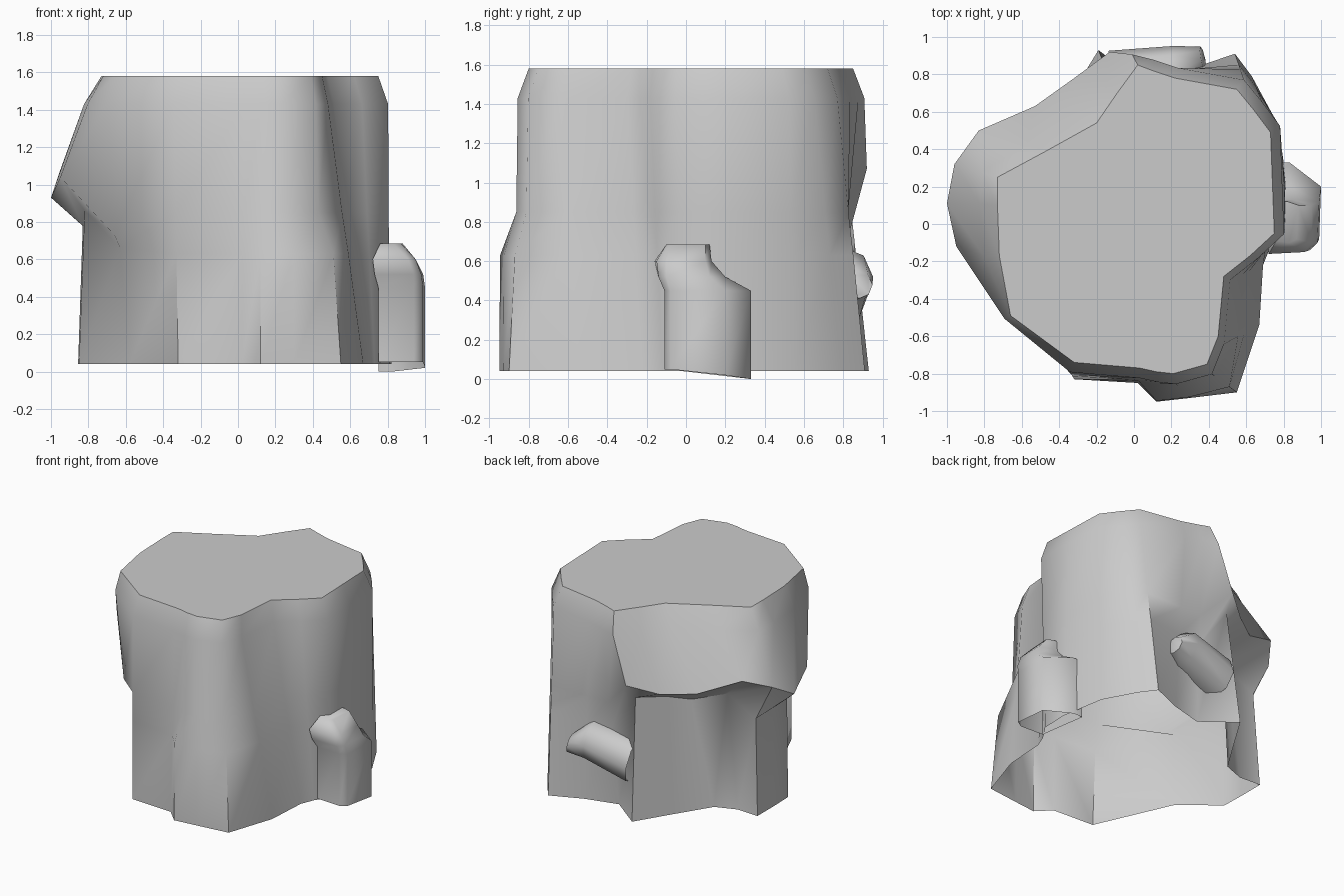
import bpy, bmesh, math
from mathutils import Vector

cube = bpy.data.objects.get("Cube")
if cube:
    bpy.data.objects.remove(cube, do_unlink=True)

grey = bpy.data.materials.new("stone_grey")
grey.use_nodes = True
grey.diffuse_color = (0.6, 0.6, 0.6, 1)
grey.node_tree.nodes["Principled BSDF"].inputs["Base Color"].default_value = (0.6, 0.6, 0.6, 1)


def loft(name, rings, angle):
    """Skin a stack of equal-length rings and cap the last one."""
    bm = bmesh.new()
    rows = [[bm.verts.new(p) for p in ring] for ring in rings]
    count = len(rows[0])
    for low, high in zip(rows, rows[1:]):
        for i in range(count):
            j = (i + 1) % count
            bm.faces.new((low[i], low[j], high[j], high[i]))
    bm.faces.new(rows[-1])
    mesh = bpy.data.meshes.new(name)
    bm.to_mesh(mesh)
    bm.free()
    mesh.materials.append(grey)
    obj = bpy.data.objects.new(name, mesh)
    bpy.context.collection.objects.link(obj)
    bpy.ops.object.select_all(action="DESELECT")
    obj.select_set(True)
    bpy.context.view_layer.objects.active = obj
    bpy.ops.object.shade_smooth_by_angle(angle=math.radians(angle))


def at(xy, z):
    return Vector((xy[0], xy[1], z))


# Trunk outline at the foot and at the top, column by column
foot = [(-.32, -.83), (.02, -.85), (.12, -.95), (.30, -.93), (.55, -.90), (.67, -.54),
        (.69, -.22), (.73, -.12), (.81, 0), (.82, .2), (.76, .55), (.63, .79), (.54, .91),
        (.3, .81), (.05, .745), (-.19, .93), (-.35, .67), (-.52, .4), (-.68, .34),
        (-.855, .35), (-.855, .15), (-.85, -.03), (-.58, -.245)]
top = [(-.32, -.74), (.03, -.77), (.12, -.79), (.21, -.8), (.39, -.75), (.45, -.6),
       (.48, -.28), (.62, -.17), (.75, -.05), (.74, .22), (.73, .49), (.64, .61), (.55, .72),
       (.22, .78), (.1, .82), (.02, .85), (-.09, .70), (-.2, .54), (-.47, .39),
       (-.73, .25), (-.73, .1), (-.72, -.17), (-.66, -.49)]

# Overhanging bulge by column: its lower lip, and the wall point tucked under it
bulge = {15: ((-.13, .92, 1.07), (-.15, .83, .95)),
         16: ((-.32, .78, 1.0), (-.28, .64, .92)),
         17: ((-.53, .63, 1.0), (-.39, .49, .87)),
         18: ((-.83, .5, 1.13), (-.58, .32, .9)),
         19: ((-.96, .32, 1.05), (-.82, .32, .77)),
         20: ((-1, .11, .93), (-.83, .13, .78)),
         21: ((-.95, -.12, 1.04), (-.82, -.06, .86)),
         22: ((-.66, -.45, .73), (-.63, -.32, .66))}
# How far the root lump in front has drawn in where it starts to narrow
root = {2: .04, 3: .06, 4: .3}

rings = [[], [], [], [], []]
for i, (f, t) in enumerate(zip(foot, top)):
    base, crown = at(f, .04), at(t, 1.58)
    if i in bulge:
        edge, neck = map(Vector, bulge[i])
        shoulder = crown.lerp(edge, .2) * 1.05
    else:
        shoulder = crown * 1.07
        neck = at(base.lerp(shoulder, root.get(i, .42)), .63)
        edge = at(base.lerp(shoulder, .9 if i in root else .6), .85)
    shoulder.z = 1.43
    for ring, point in zip(rings, (base, neck, edge, shoulder, crown)):
        ring.append(point)
loft("trunk", rings, 52)

# Upright stub on the left side, its foot sloping down to the ground
wide = [(.75, -.10), (.94, -.11), (.99, -.08), (1, .2), (.83, .33), (.75, .33)]
middle = [(.73, -.14), (.94, -.14), (.98, -.1), (.99, .12), (.84, .2), (.73, .2)]
upper = [(.72, -.16), (.91, -.15), (.95, -.1), (.95, .10), (.85, .13), (.72, .13)]
tip = [(.76, -.09), (.83, -.10), (.87, -.08), (.88, .10), (.82, .12), (.76, .12)]
loft("side_stub", [[at(p, .05 - max(0, p[1]) * .15) for p in wide],
                   [at(p, .45) for p in wide],
                   [at(p, .52) for p in middle],
                   [at(p, .60) for p in upper],
                   [at(p, .685) for p in tip]], 60)

# Slanted round stub low on the back
turn = Vector((.48, .1, .08)).to_track_quat("Z", "Y")
path = [((-.1, .76, .43), .17), ((.24, .80, .52), .155), ((.37, .88, .48), .07)]
loft("back_stub", [[Vector(centre) + turn @ Vector((radius * math.cos(a), radius * math.sin(a), 0))
                    for a in (math.tau * k / 8 for k in range(8))]
                   for centre, radius in path], 60)
